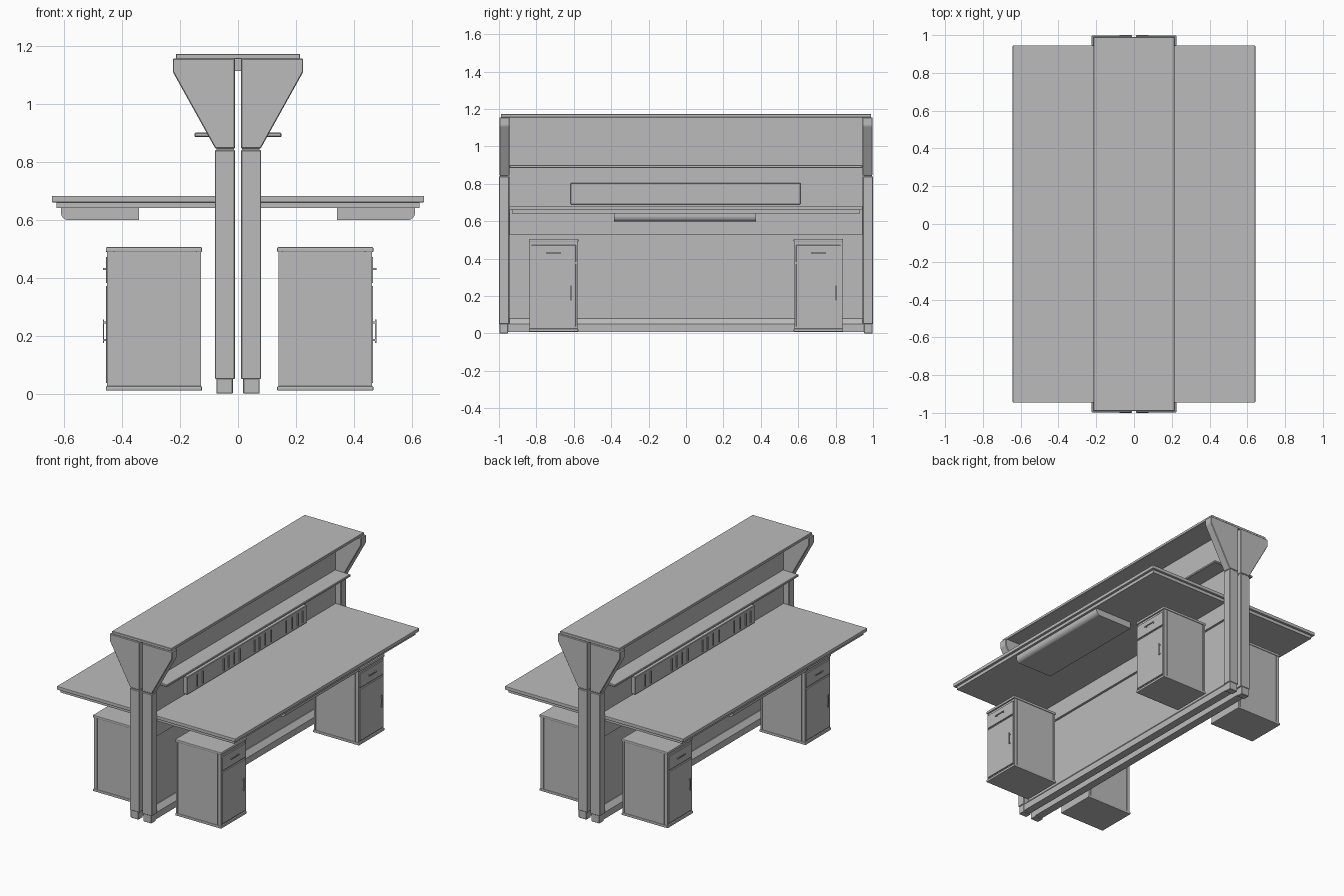
import bpy, bmesh, math
from mathutils import Vector, Matrix

if "Cube" in bpy.data.objects:
    bpy.data.objects.remove(bpy.data.objects["Cube"])

grey = bpy.data.materials.new("light grey")
grey.diffuse_color = (0.5, 0.5, 0.5, 1)
grey.use_nodes = True
grey.node_tree.nodes["Principled BSDF"].inputs["Base Color"].default_value = grey.diffuse_color


def finish(name, bm, bevel=0.0, segs=1, side=1, shift=0.0):
    """Turn a bmesh into an object; side -1 spins it half a turn to the other bench side."""
    if bevel:
        bmesh.ops.bevel(bm, geom=bm.edges[:], offset=bevel, segments=segs, affect='EDGES', profile=0.5)
    if side < 0:
        bmesh.ops.rotate(bm, verts=bm.verts, cent=(0, 0, 0), matrix=Matrix.Rotation(math.pi, 3, 'Z'))
        bmesh.ops.translate(bm, verts=bm.verts, vec=(shift, 0, 0))
    bmesh.ops.recalc_face_normals(bm, faces=bm.faces)
    me = bpy.data.meshes.new(name)
    bm.to_mesh(me)
    bm.free()
    me.materials.append(grey)
    ob = bpy.data.objects.new(name, me)
    bpy.context.collection.objects.link(ob)
    return ob


def box(name, x, y, z, bevel=0.0, segs=1, side=1, shift=0.0):
    bm = bmesh.new()
    bmesh.ops.create_cube(bm, size=1)
    for v in bm.verts:
        v.co = Vector([r[0] if c < 0 else r[1] for c, r in zip(v.co, (x, y, z))])
    return finish(name, bm, bevel, segs, side, shift)


def prism(name, profile, y, bevel=0.0, side=1):
    """Extrude an x-z profile along y."""
    bm = bmesh.new()
    f = bm.faces.new([bm.verts.new((px, y[0], pz)) for px, pz in profile])
    r = bmesh.ops.extrude_face_region(bm, geom=[f])
    bmesh.ops.translate(bm, verts=[g for g in r['geom'] if isinstance(g, bmesh.types.BMVert)],
                        vec=(0, y[1] - y[0], 0))
    return finish(name, bm, bevel, 1, side)


def cabinet(s, yc):
    kw = dict(side=s, shift=0.011)
    y0, y1 = yc - 0.132, yc + 0.132
    box("cabinet_top", (0.135, 0.467), (y0, y1), (0.488, 0.505), 0.004, 2, **kw)
    box("cabinet_base", (0.135, 0.467), (y0, y1), (0.01, 0.026), 0.004, 2, **kw)
    box("cabinet_body", (0.139, 0.458), (y0 + 0.009, y1 - 0.009), (0.026, 0.488), **kw)
    # side skins with two narrow grooves
    for ya, yb in ((y0 + 0.004, y0 + 0.009), (y1 - 0.009, y1 - 0.004)):
        for xa, xb in ((0.139, 0.152), (0.156, 0.437), (0.441, 0.462)):
            box("cabinet_side", (xa, xb), (ya, yb), (0.026, 0.488), **kw)
    # drawer front and door
    box("cabinet_drawer", (0.455, 0.466), (y0 + 0.013, y1 - 0.013), (0.381, 0.472), 0.001, **kw)
    box("cabinet_door", (0.455, 0.466), (y0 + 0.013, y1 - 0.013), (0.036, 0.371), 0.001, **kw)
    # bar handles on two stand-offs
    box("drawer_handle", (0.473, 0.477), (yc - 0.04, yc + 0.04), (0.427, 0.433), **kw)
    for d in (-0.032, 0.032):
        box("drawer_handle_post", (0.465, 0.474), (yc + d - 0.003, yc + d + 0.003), (0.427, 0.433), **kw)
    box("door_handle", (0.473, 0.477), (yc + 0.09, yc + 0.096), (0.175, 0.255), **kw)
    for d in (0.185, 0.245):
        box("door_handle_post", (0.465, 0.474), (yc + 0.09, yc + 0.096), (d - 0.003, d + 0.003), **kw)


for s in (1, -1):
    # end columns: foot, post and flared head
    for e in (1, -1):
        ys = lambda a, b: tuple(sorted((e * a, e * b)))
        box("foot", (0.018, 0.075), ys(0.953, 0.997), (0, 0.052), 0.002, side=s)
        box("post", (0.01, 0.08), ys(0.945, 1.0), (0.05, 0.84), 0.003, side=s)
        prism("flared_head", [(0.01, 0.845), (0.078, 0.845), (0.225, 1.11), (0.225, 1.155), (0.01, 1.155)],
              ys(0.943, 0.998), 0.003, side=s)
        box("head_joint", (0.014, 0.074), ys(0.95, 0.994), (0.835, 0.85), side=s)
    # bottom rail with a sloping top
    prism("bottom_rail", [(0.02, 0.008), (0.072, 0.008), (0.072, 0.05), (0.045, 0.08), (0.02, 0.08)],
          (-0.953, 0.953), side=s)
    # back panels and apron
    box("lower_panel", (0.025, 0.04), (-0.946, 0.946), (0.07, 0.54), side=s)
    box("apron_panel", (0.025, 0.055), (-0.946, 0.946), (0.53, 0.66), side=s)
    box("upper_panel", (0.025, 0.04), (-0.946, 0.946), (0.65, 1.155), side=s)
    # narrow middle shelf
    box("middle_shelf", (0.03, 0.15), (-0.943, 0.943), (0.885, 0.9), 0.003, side=s)
    # worktop, its underlay and the rounded tray below
    box("worktop", (0.04, 0.642), (-0.945, 0.945), (0.66, 0.682), 0.003, 2, side=s)
    box("worktop_underlay", (0.045, 0.626), (-0.93, 0.93), (0.64, 0.66), side=s)
    arc = [(0.583 + 0.028 * math.cos(a), 0.626 - 0.028 * math.sin(a))
           for a in [i * math.pi / 12 for i in range(7)]]
    prism("under_tray", [(0.341, 0.64), (0.611, 0.64)] + arc + [(0.341, 0.598)], (-0.385, 0.375), side=s)
    # socket strip with narrow divider plates
    box("socket_strip", (0.038, 0.068), (-0.617, 0.612), (0.69, 0.805), 0.003, side=s)
    for y in (-0.52, -0.46, -0.245, -0.195, -0.14, -0.08, 0.07, 0.12, 0.18, 0.24, 0.395, 0.455, 0.515, 0.565):
        box("socket_divider", (0.066, 0.073), (y - 0.005, y + 0.005), (0.708, 0.787), side=s)
    for yc in (-0.708, 0.708):
        cabinet(s, yc)

# shared top board and the beam under its middle
box("top_board", (-0.214, 0.214), (-0.99, 0.99), (1.154, 1.172), 0.002)
box("top_beam", (-0.026, 0.026), (-0.944, 0.944), (1.112, 1.155))
